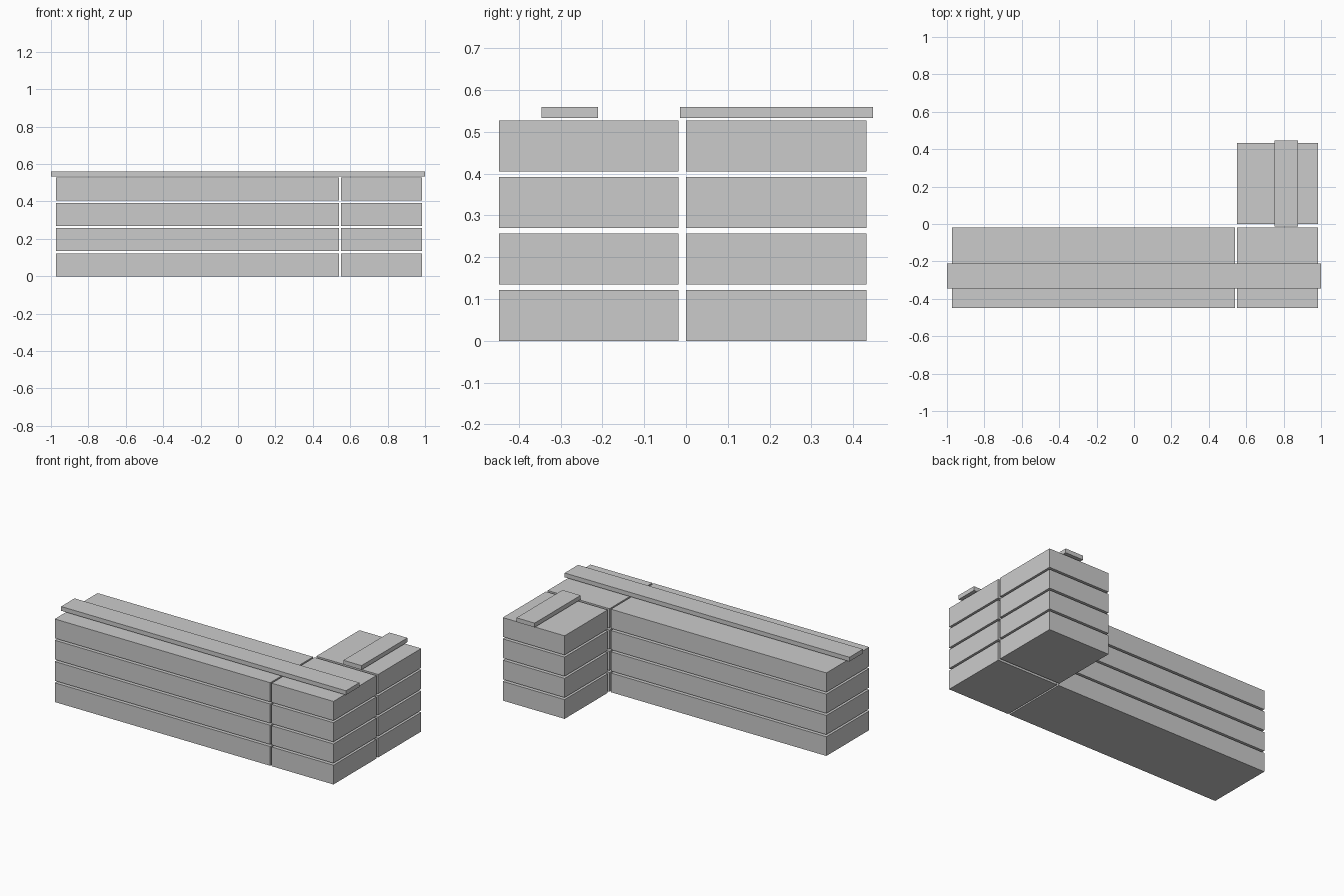
import bpy
import bmesh
from mathutils import Matrix, Vector

cube = bpy.data.objects.get("Cube")
if cube:
    bpy.data.objects.remove(cube, do_unlink=True)

# Single light grey material
grey = bpy.data.materials.new("light_grey")
grey.use_nodes = True
colour = (0.6, 0.6, 0.6, 1)
grey.diffuse_color = colour
grey.node_tree.nodes["Principled BSDF"].inputs["Base Color"].default_value = colour


def box(name, x, y, z):
    """Add a box spanning the given (low, high) ranges."""
    size = Vector((x[1] - x[0], y[1] - y[0], z[1] - z[0]))
    centre = Vector((sum(x), sum(y), sum(z))) / 2
    bm = bmesh.new()
    bmesh.ops.create_cube(bm, size=1, matrix=Matrix.Diagonal(size).to_4x4())
    mesh = bpy.data.meshes.new(name)
    bm.to_mesh(mesh)
    bm.free()
    mesh.materials.append(grey)
    obj = bpy.data.objects.new(name, mesh)
    obj.location = centre
    bpy.context.collection.objects.link(obj)


# L-shaped plan: long wing, corner block and short return wing
long_x, end_x = (-0.973, 0.54), (0.55, 0.984)
front_y, back_y = (-0.448, -0.018), (0.0, 0.432)
plan = {
    "long_wing": (long_x, front_y),
    "corner": (end_x, front_y),
    "short_wing": (end_x, back_y),
}

# Four storeys separated by thin open gaps
storey_height, storey_pitch = 0.122, 0.135
for storey in range(4):
    base = storey * storey_pitch
    for part, (x, y) in plan.items():
        box(f"{part}_storey_{storey + 1}", x, y, (base, base + storey_height))

# Thin roof slabs along each wing
roof_z = (0.533, 0.56)
box("long_roof_slab", (-1, 1), (-0.346, -0.211), roof_z)
box("short_roof_slab", (0.75, 0.877), (-0.014, 0.447), roof_z)
